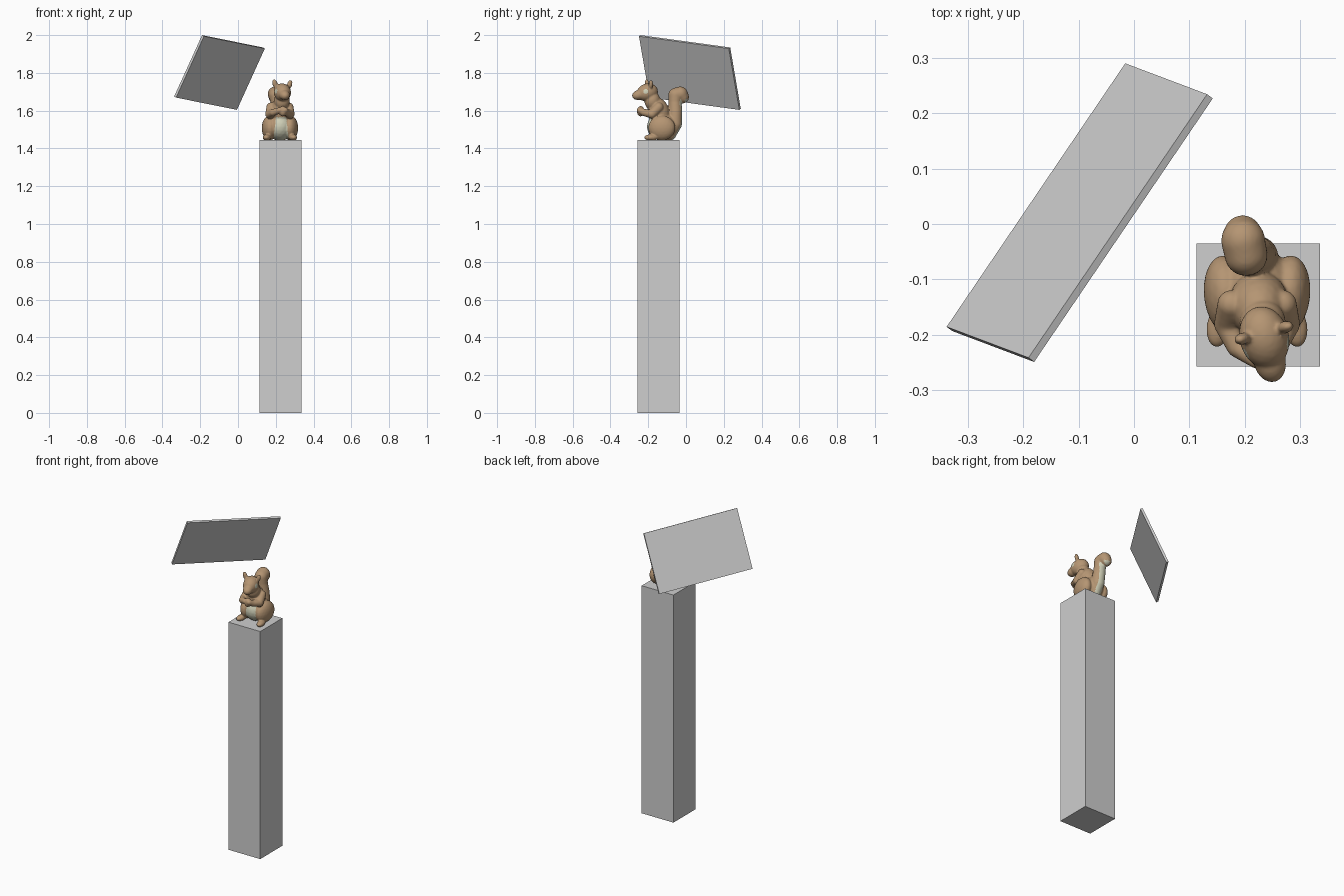
import bpy, bmesh, math
from mathutils import Vector, Matrix, Euler

if "Cube" in bpy.data.objects:
    bpy.data.objects.remove(bpy.data.objects["Cube"])


def material(name, rgb):
    m = bpy.data.materials.new(name)
    m.diffuse_color = (*rgb, 1)
    m.use_nodes = True
    m.node_tree.nodes["Principled BSDF"].inputs["Base Color"].default_value = m.diffuse_color
    return m


GREY = material("stone grey", (0.62, 0.62, 0.62))
BROWN = material("fur brown", (0.46, 0.30, 0.17))
PALE = material("pale cream", (0.62, 0.62, 0.47))


def box(name, matrix, size):
    bm = bmesh.new()
    bmesh.ops.create_cube(bm, size=1, matrix=matrix @ Matrix.Diagonal((*size, 1)))
    me = bpy.data.meshes.new(name)
    bm.to_mesh(me)
    bm.free()
    me.materials.append(GREY)
    ob = bpy.data.objects.new(name, me)
    bpy.context.collection.objects.link(ob)
    return ob


# Square pedestal
box("pedestal", Matrix.Translation((0.2245, -0.146, 0.7225)), (0.223, 0.222, 1.445))

# Thin tilted panel
u = Vector((0.322, 0.475, -0.065)).normalized()
v = Vector((-0.147, 0.057, -0.325))
v = (v - u * v.dot(u)).normalized()
n = u.cross(v)
rot = Matrix((u, v, n)).transposed().to_4x4()
box("tilted_panel", Matrix.Translation((-0.098, 0.0205, 1.802)) @ rot, (0.578, 0.361, 0.014))

# Squirrel: overlapping ellipsoids fused into one smooth skin
bm = bmesh.new()


def blob(c, r, rx=0.0, ry=0.0, rz=0.0):
    m = Matrix.LocRotScale(Vector(c), Euler((rx, ry, rz)), Vector(r))
    bmesh.ops.create_icosphere(bm, subdivisions=3, radius=1, matrix=m)


def limb(points, steps=6):
    """Chain of balls through (x, y, z, radius) points."""
    for a, b in zip(points, points[1:]):
        for i in range(steps + 1):
            x, y, z, r = Vector(a).lerp(Vector(b), i / steps)
            blob((x, y, z), (r, r, r))


CX = 0.222
YAW = 0.25

# torso, chest and neck
blob((CX, -0.125, 1.515), (0.072, 0.082, 0.075))
blob((0.225, -0.145, 1.590), (0.055, 0.058, 0.082), rx=0.25)
blob((0.232, -0.178, 1.652), (0.042, 0.042, 0.05))

# head, snout and cheeks
blob((0.235, -0.205, 1.697), (0.045, 0.058, 0.047), rx=0.25, rz=YAW)
blob((0.245, -0.248, 1.684), (0.029, 0.039, 0.027), rx=0.25, rz=YAW)

# ears
blob((0.196, -0.207, 1.742), (0.014, 0.011, 0.026), ry=-0.3, rz=YAW)
blob((0.273, -0.186, 1.738), (0.014, 0.011, 0.026), ry=0.3, rz=YAW)

for s in (-1, 1):
    # haunches and feet
    blob((CX + s * 0.056, -0.128, 1.508), (0.040, 0.072, 0.066), rz=-s * 0.1)
    blob((CX + s * 0.069, -0.185, 1.458), (0.022, 0.038, 0.017), rz=s * 0.15)
    # arms bent towards the chest
    limb([(CX + s * 0.046, -0.145, 1.618, 0.026),
          (CX + s * 0.054, -0.180, 1.582, 0.024),
          (CX + s * 0.036, -0.222, 1.590, 0.019),
          (0.235 + s * 0.014, -0.245, 1.602, 0.016)])

# nut held in the paws
blob((0.237, -0.240, 1.597), (0.021, 0.020, 0.028))

# tail rising behind the back and curling outwards
limb([(0.224, -0.085, 1.475, 0.033),
      (0.222, -0.060, 1.530, 0.039),
      (0.216, -0.056, 1.590, 0.037),
      (0.207, -0.058, 1.645, 0.035),
      (0.202, -0.055, 1.682, 0.039),
      (0.197, -0.030, 1.688, 0.040),
      (0.196, -0.018, 1.672, 0.034)])

me = bpy.data.meshes.new("squirrel")
bm.to_mesh(me)
bm.free()
squirrel = bpy.data.objects.new("squirrel", me)
bpy.context.collection.objects.link(squirrel)

mod = squirrel.modifiers.new("fuse", 'REMESH')
mod.mode = 'VOXEL'
mod.voxel_size = 0.004
mod = squirrel.modifiers.new("soften", 'SMOOTH')
mod.factor = 0.5
mod.iterations = 5
dg = bpy.context.evaluated_depsgraph_get()
skin = bpy.data.meshes.new_from_object(squirrel.evaluated_get(dg))
squirrel.modifiers.clear()
squirrel.data = skin
skin.name = "squirrel_skin"
skin.materials.clear()
skin.materials.append(BROWN)
skin.materials.append(PALE)

# pale eyes, belly and back of tail
side = Vector((math.cos(YAW), math.sin(YAW), 0))
eyes = [Vector((0.241, -0.224, 1.703)) + side * s * 0.041 for s in (-1, 1)]
for p in skin.polygons:
    c, nrm = p.center, p.normal
    eye = any((c - e).length < 0.013 for e in eyes)
    belly = (c.y < -0.14 and nrm.y < -0.25 and c.z < 1.565
             and abs(c.x - 0.228) < 0.038 - 0.12 * max(0, c.z - 1.47))
    tail = (c.y > -0.075 and nrm.y > 0.3 and c.z < 1.66
            and abs(c.x - (CX - 0.09 * max(0, c.z - 1.52))) < 0.022)
    p.material_index = 1 if eye or belly or tail else 0
    p.use_smooth = True
